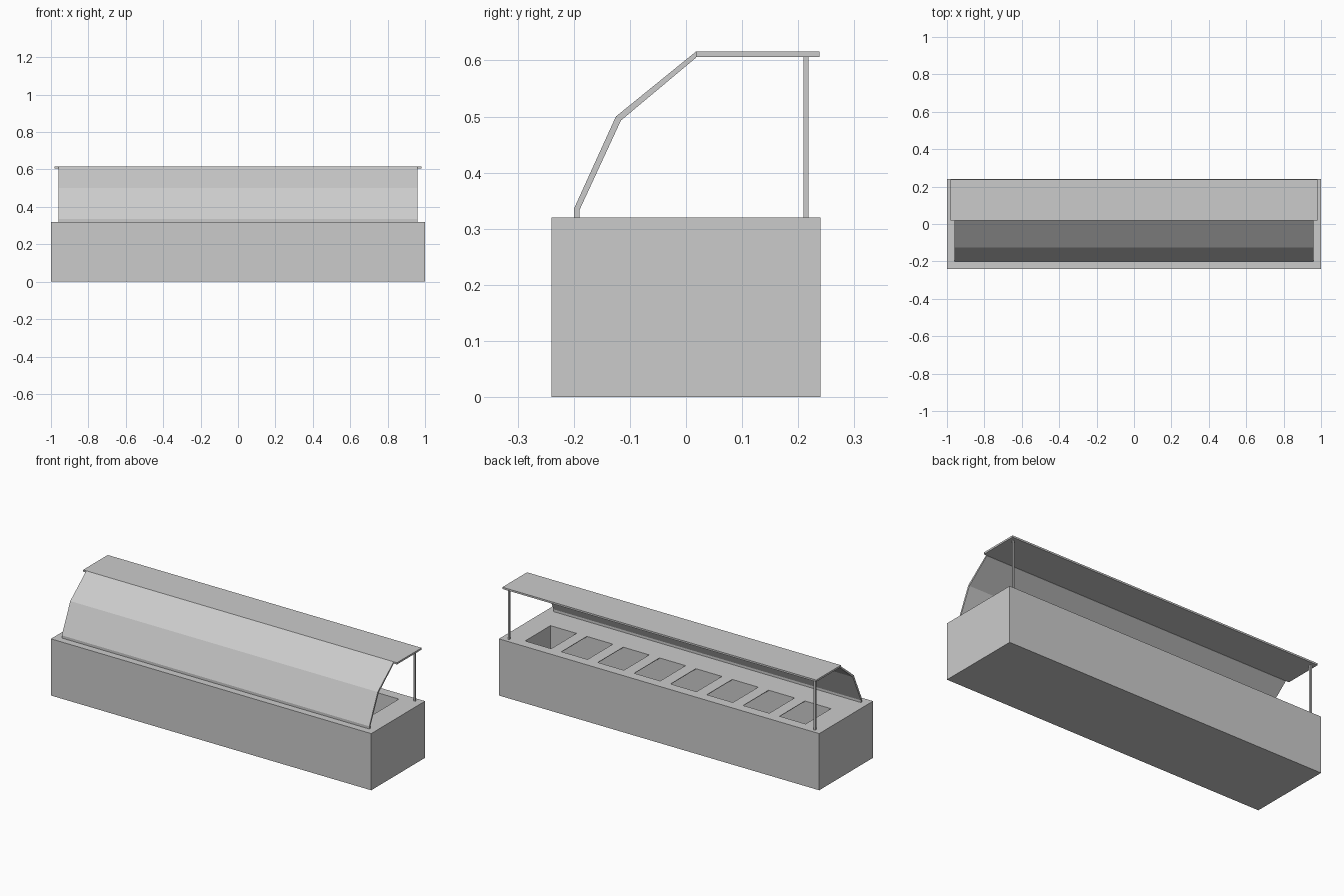
import bpy, bmesh

if "Cube" in bpy.data.objects:
    bpy.data.objects.remove(bpy.data.objects["Cube"])

WELLS, PITCH, WELL_W = 8, 0.227, 0.163
WELL_Y0, WELL_Y1 = -0.042, 0.184
TOP, FLOOR = 0.32, 0.12


def finish(name, bm):
    bmesh.ops.recalc_face_normals(bm, faces=bm.faces)
    mesh = bpy.data.meshes.new(name)
    bm.to_mesh(mesh)
    bm.free()
    obj = bpy.data.objects.new(name, mesh)
    bpy.context.collection.objects.link(obj)
    return obj


def prism(name, profile, x0, x1):
    """Extrude a (y, z) outline along x."""
    bm = bmesh.new()
    face = bm.faces.new([bm.verts.new((x0, y, z)) for y, z in profile])
    ext = bmesh.ops.extrude_face_region(bm, geom=[face])
    verts = [v for v in ext["geom"] if isinstance(v, bmesh.types.BMVert)]
    bmesh.ops.translate(bm, verts=verts, vec=(x1 - x0, 0, 0))
    return finish(name, bm)


def box(name, x0, x1, y0, y1, z0, z1):
    return prism(name, [(y0, z0), (y1, z0), (y1, z1), (y0, z1)], x0, x1)


# Counter body with one long trough sunk into the top
half = PITCH * (WELLS - 1) / 2 + WELL_W / 2
bm = bmesh.new()
bmesh.ops.create_cube(bm, size=1)
for v in bm.verts:
    v.co = (v.co.x * 2, v.co.y * 0.48, (v.co.z + 0.5) * TOP)
bm.faces.ensure_lookup_table()
top = max(bm.faces, key=lambda f: f.calc_center_median().z)
bmesh.ops.inset_region(bm, faces=[top], thickness=0.02)
for v in top.verts:
    v.co.x = half if v.co.x > 0 else -half
    v.co.y = WELL_Y1 if v.co.y > 0 else WELL_Y0
ext = bmesh.ops.extrude_discrete_faces(bm, faces=[top])
bottom = ext["faces"][0]
rim = [v for v in bottom.verts]
for v in rim:
    v.co.z = FLOOR
bmesh.ops.remove_doubles(bm, verts=bm.verts, dist=1e-5)
finish("counter_body", bm)

# Thin bars that split the trough into eight openings
for i in range(WELLS - 1):
    x = (i - (WELLS - 2) / 2) * PITCH
    gap = (PITCH - WELL_W) / 2
    box(f"well_divider_{i + 1}", x - gap, x + gap, WELL_Y0, WELL_Y1, TOP - 0.003, TOP)

# Bent front screen
prism("front_screen", [(-0.20, TOP), (-0.20, 0.335), (-0.125, 0.50), (0.018, 0.616),
                       (0.018, 0.605), (-0.116, 0.493), (-0.19, 0.333), (-0.19, TOP)],
      -0.96, 0.96)

# Flat top shelf
box("top_shelf", -0.98, 0.98, 0.018, 0.238, 0.606, 0.616)

# Rear posts
for side, x in (("left", -0.955), ("right", 0.955)):
    box(f"rear_post_{side}", x - 0.005, x + 0.005, 0.209, 0.218, TOP, 0.606)
